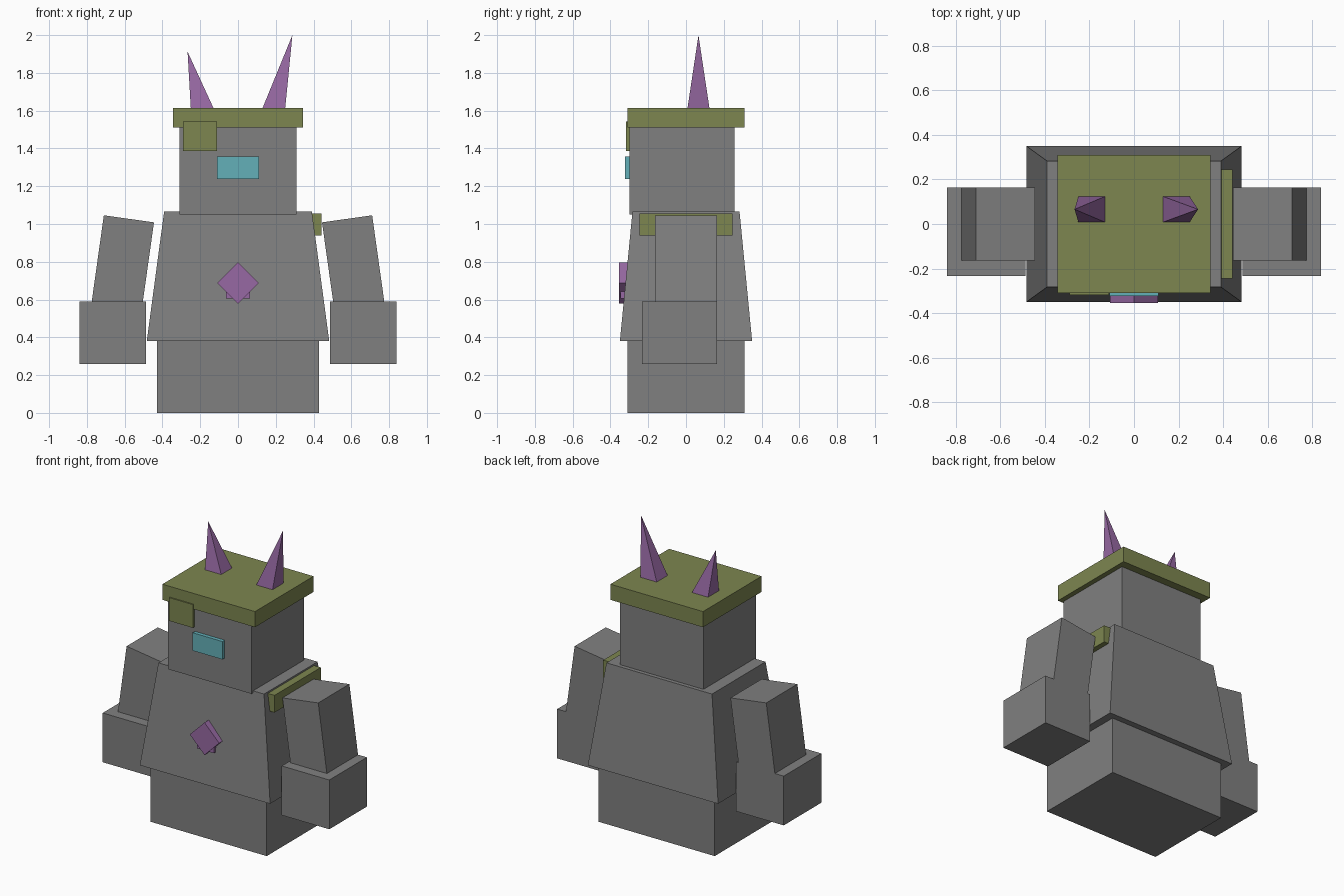
import bpy, bmesh
from math import radians
from mathutils import Matrix, Vector

cube = bpy.data.objects.get("Cube")
if cube:
    bpy.data.objects.remove(cube, do_unlink=True)


def make_material(name, rgb):
    mat = bpy.data.materials.new(name)
    mat.use_nodes = True
    linear = [((c / 255 + 0.055) / 1.055) ** 2.4 for c in rgb] + [1]
    mat.diffuse_color = linear
    mat.node_tree.nodes["Principled BSDF"].inputs["Base Color"].default_value = linear
    return mat


grey = make_material("stone grey", (128, 128, 128))
olive = make_material("olive green", (125, 134, 80))
purple = make_material("purple", (151, 105, 163))
teal = make_material("teal", (100, 176, 185))


def finish(name, bm, mat):
    bmesh.ops.recalc_face_normals(bm, faces=bm.faces)
    mesh = bpy.data.meshes.new(name)
    bm.to_mesh(mesh)
    bm.free()
    mesh.materials.append(mat)
    obj = bpy.data.objects.new(name, mesh)
    bpy.context.collection.objects.link(obj)
    return obj


def box(name, mat, x, y, z, taper=(1, 1), tilt=0):
    """Box from ranges; taper narrows the top, tilt turns it about y."""
    bm = bmesh.new()
    bmesh.ops.create_cube(bm, size=1)
    size = Vector([r[1] - r[0] for r in (x, y, z)])
    centre = Vector([(r[0] + r[1]) / 2 for r in (x, y, z)])
    for v in bm.verts:
        if v.co.z > 0:
            v.co.x *= taper[0]
            v.co.y *= taper[1]
        v.co = v.co * size
    bm.transform(Matrix.Translation(centre) @ Matrix.Rotation(tilt, 4, 'Y'))
    return finish(name, bm, mat)


def horn(name, x, apex):
    """Leaning four-sided spike."""
    bm = bmesh.new()
    y = (0.008, 0.124)
    base = [bm.verts.new((px, py, 1.614)) for px, py in
            ((x[0], y[0]), (x[1], y[0]), (x[1], y[1]), (x[0], y[1]))]
    tip = bm.verts.new(apex)
    bm.faces.new(base)
    for i in range(4):
        bm.faces.new((base[i], base[(i + 1) % 4], tip))
    return finish(name, bm, purple)


# Body and head
box("hips", grey, (-0.43, 0.43), (-0.31, 0.31), (0, 0.39))
box("torso", grey, (-0.483, 0.483), (-0.35, 0.35), (0.38, 1.065), taper=(0.81, 0.81))
box("head", grey, (-0.31, 0.31), (-0.298, 0.257), (1.05, 1.52))

# Cap and its horns
box("cap", olive, (-0.343, 0.343), (-0.31, 0.31), (1.51, 1.615))
horn("left_horn", (0.13, 0.25), (0.288, 0.066, 2.0))
horn("right_horn", (-0.25, -0.13), (-0.267, 0.066, 1.912))

# Face plates
box("eye", teal, (-0.11, 0.11), (-0.323, -0.29), (1.237, 1.357))
box("brow_patch", olive, (-0.29, -0.112), (-0.318, -0.29), (1.387, 1.543))

# Chest emblem: a diamond over a small square
box("emblem_diamond", purple, (-0.077, 0.077), (-0.355, -0.29), (0.611, 0.765), tilt=radians(45))
box("emblem_square", purple, (-0.063, 0.063), (-0.346, -0.29), (0.605, 0.73))

# Shoulder plate on one side
box("left_shoulder_plate", olive, (0.375, 0.442), (-0.245, 0.245), (0.94, 1.055))

# Arms, mirrored
for side, s in (("left", 1), ("right", -1)):
    arm = box(side + "_upper_arm", grey, (-0.134, 0.134), (-0.165, 0.165), (-0.28, 0.28), tilt=radians(-8 * s))
    arm.location = (s * 0.6165, 0, 0.75)
    hand_x = sorted((s * 0.487, s * 0.84))
    box(side + "_hand", grey, hand_x, (-0.233, 0.165), (0.26, 0.59))
